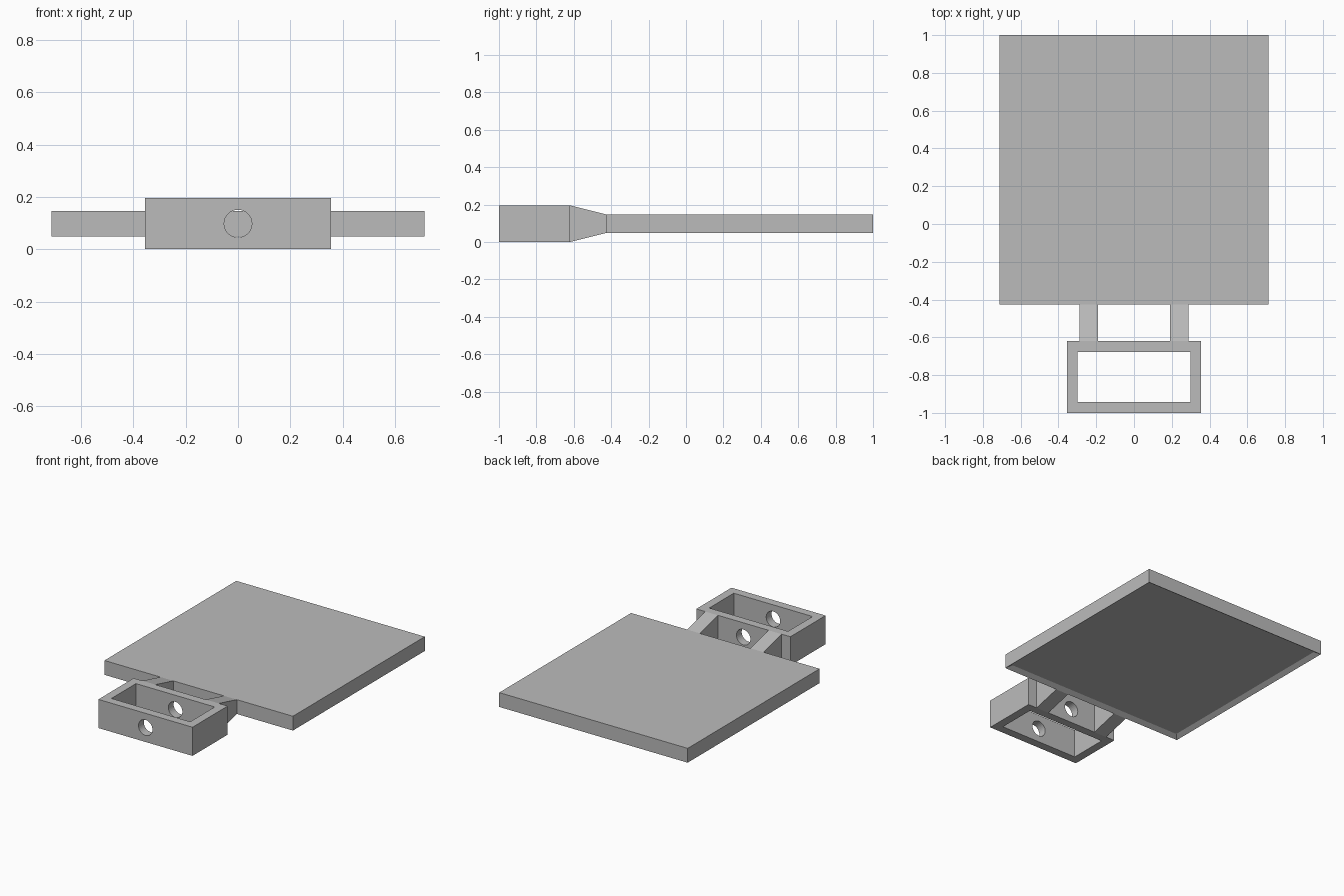
import bpy
import bmesh
from math import radians
from mathutils import Matrix, Vector

cube = bpy.data.objects.get("Cube")
if cube:
    bpy.data.objects.remove(cube, do_unlink=True)

GREY = (0.5, 0.5, 0.5, 1)
grey = bpy.data.materials.new("plain grey")
grey.use_nodes = True
grey.diffuse_color = GREY
grey.node_tree.nodes["Principled BSDF"].inputs["Base Color"].default_value = GREY

MID = 0.098        # height of the centre plane
FRAME_H = 0.196    # frame height
SLAB_H = 0.098     # slab thickness
SLAB_FRONT, FRAME_BACK = -0.425, -0.62


def finish(name, bm):
    bmesh.ops.recalc_face_normals(bm, faces=bm.faces)
    mesh = bpy.data.meshes.new(name)
    bm.to_mesh(mesh)
    bm.free()
    mesh.materials.append(grey)
    obj = bpy.data.objects.new(name, mesh)
    bpy.context.collection.objects.link(obj)
    return obj


def box(name, low, high):
    low, high = Vector(low), Vector(high)
    bm = bmesh.new()
    bmesh.ops.create_cube(bm, size=1, matrix=Matrix.Translation((low + high) / 2)
                          @ Matrix.Diagonal((*(high - low), 1)))
    return finish(name, bm)


def cut(target, cutter):
    mod = target.modifiers.new(cutter.name, "BOOLEAN")
    mod.operation = "DIFFERENCE"
    mod.solver = "EXACT"
    mod.object = cutter
    cutter.hide_render = True
    cutter.hide_set(True)
    cutter.display_type = "WIRE"


# Square slab with a shallow recess underneath
bottom = MID - SLAB_H / 2
slab = box("slab", (-0.713, SLAB_FRONT, bottom), (0.713, 1, bottom + SLAB_H))
bm = bmesh.new()
bm.from_mesh(slab.data)
under = [f for f in bm.faces if f.normal.z < -0.9]
bmesh.ops.inset_region(bm, faces=under, thickness=0.043)
for v in under[0].verts:
    v.co.z += 0.02
bm.to_mesh(slab.data)
bm.free()

# Open rectangular frame with a round hole through front and back walls
frame = box("frame", (-0.356, -1, 0), (0.356, FRAME_BACK, FRAME_H))
opening = box("opening_cutter", (-0.298, -0.942, -0.1), (0.298, -0.677, 0.3))
bm = bmesh.new()
bmesh.ops.create_cone(bm, cap_ends=True, segments=32, radius1=0.053, radius2=0.053, depth=0.6,
                      matrix=Matrix.Translation((0, -0.81, MID)) @ Matrix.Rotation(radians(90), 4, "X"))
hole = finish("hole_cutter", bm)
cut(frame, opening)
cut(frame, hole)

# Tapered arms joining the frame to the slab
for side, name in ((1, "left_arm"), (-1, "right_arm")):
    arm = box(name, (side * 0.24 - 0.049, FRAME_BACK, 0), (side * 0.24 + 0.049, SLAB_FRONT, FRAME_H))
    for v in arm.data.vertices:
        if v.co.y > -0.5:
            v.co.z = MID + (v.co.z - MID) * SLAB_H / FRAME_H
